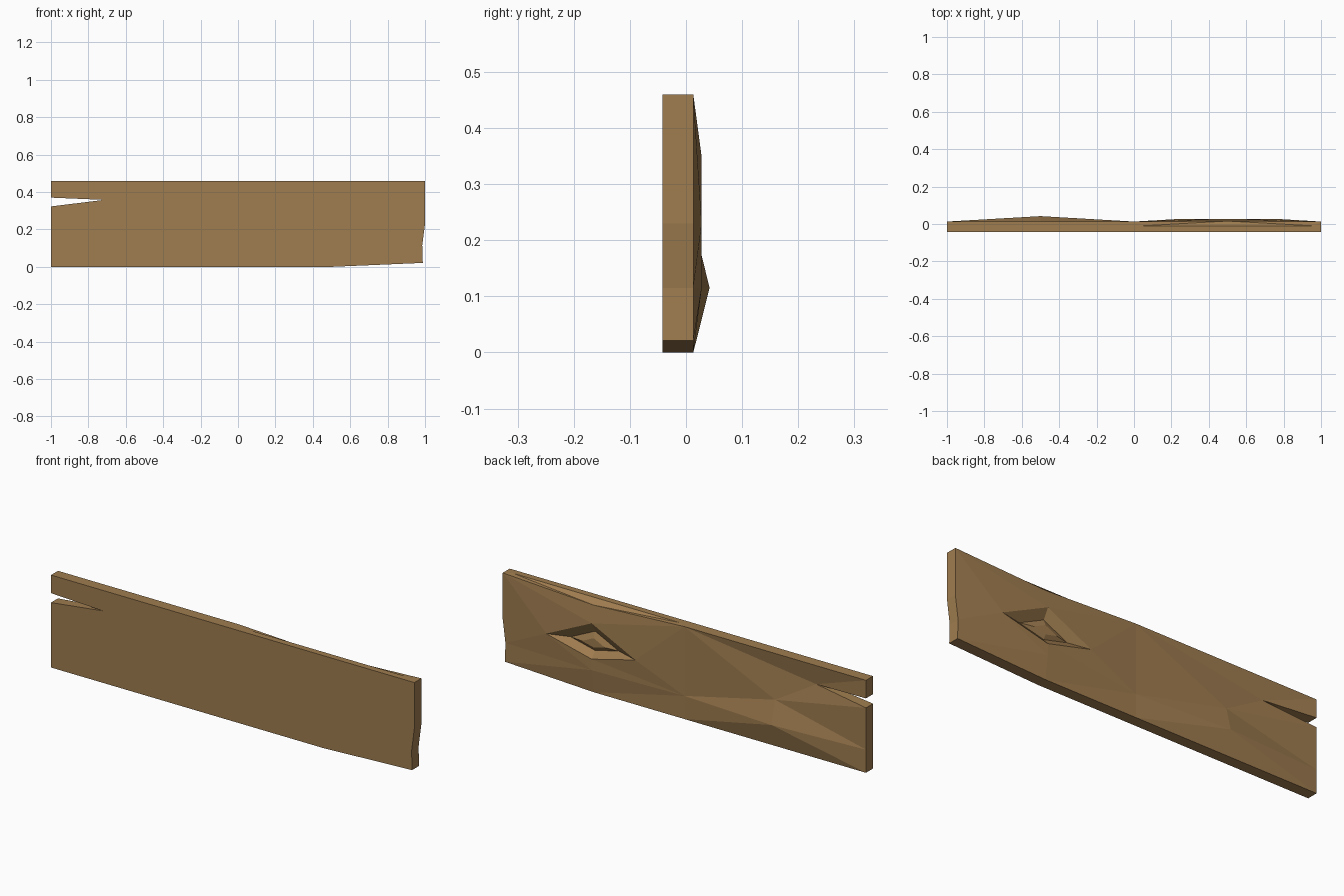
import bpy, bmesh

if "Cube" in bpy.data.objects:
    bpy.data.objects.remove(bpy.data.objects["Cube"])

FRONT_Y = -0.042
EDGE_Y = 0.013

wood = bpy.data.materials.new("brown wood")
wood.diffuse_color = (0.35, 0.205, 0.08, 1)
wood.use_nodes = True
wood.node_tree.nodes["Principled BSDF"].inputs["Base Color"].default_value = wood.diffuse_color

# Outline of the plank (x, z), clockwise seen from the front, with the split on the left end
outline = {
    "a": (-1, .46), "b": (0, .46), "c": (.5, .46), "d": (1, .46), "e": (1, .23),
    "f": (.985, .115), "g": (.988, .021), "h": (.5, 0), "o": (0, 0), "i": (-1, 0),
    "j": (-1, .115), "k": (-1, .323), "t": (-.715, .358), "n": (-1, .37),
}
# Carved points of the rough back (x, y, z)
relief = {
    "c": (.5, .016, .435), "t": (-.715, -.004, .358),
    "m": (-.5, .014, .23), "p": (-.5, .042, .115),
    "q": (0, .013, .115), "r": (.5, .028, .115),
    "w": (.26, .028, .23), "v": (.5, .028, .348),
    "x": (.75, .028, .23), "u": (.5, .028, .17),
}
# Facets of the back, one word per facet
facets = ("abt atn bmt tmk kmj jmp mqp ijp ipo pqo bqm bcv bvw bwq qwu qur "
          "qrh qho cdv dxv dex efx xfr xru rfg rgh")

bm = bmesh.new()
front = {n: bm.verts.new((x, FRONT_Y, z)) for n, (x, z) in outline.items()}
back = {n: bm.verts.new(relief.get(n, (x, EDGE_Y, z))) for n, (x, z) in outline.items()}
for n, co in relief.items():
    if n not in back:
        back[n] = bm.verts.new(co)

# Flat front and rough back
bm.faces.new(front.values())
for word in facets.split():
    bm.faces.new([back[n] for n in word])

# Edge walls, leaving out the chipped part of the top
names = list(outline)
for p, q in zip(names, names[1:] + names[:1]):
    if "c" not in (p, q):
        bm.faces.new((front[p], front[q], back[q], back[p]))

# Chip in the back top edge
s1 = bm.verts.new((.04, -.01, .46))
s2 = bm.verts.new((.96, -.01, .46))
bm.faces.new((front["b"], front["c"], front["d"], back["d"], s2, s1, back["b"]))
bm.faces.new((back["b"], s1, back["c"]))
bm.faces.new((s1, s2, back["c"]))
bm.faces.new((s2, back["d"], back["c"]))

# Sunken knot: diamond rings stepping in to a raised core
ring = [back[n] for n in "wvxu"]
base = [v.co.copy() for v in ring]
for scale, y in ((.54, .0), (.26, .012)):
    inner = [bm.verts.new((.5 + (c.x - .5) * scale, y, .24 + (c.z - .24) * scale)) for c in base]
    for i in range(4):
        k = (i + 1) % 4
        bm.faces.new((ring[i], ring[k], inner[k], inner[i]))
    ring = inner
bm.faces.new(ring)

bmesh.ops.recalc_face_normals(bm, faces=bm.faces)
bmesh.ops.triangulate(bm, faces=[f for f in bm.faces if len(f.verts) > 4])
mesh = bpy.data.meshes.new("plank")
bm.to_mesh(mesh)
bm.free()
mesh.materials.append(wood)
plank = bpy.data.objects.new("plank", mesh)
bpy.context.collection.objects.link(plank)
